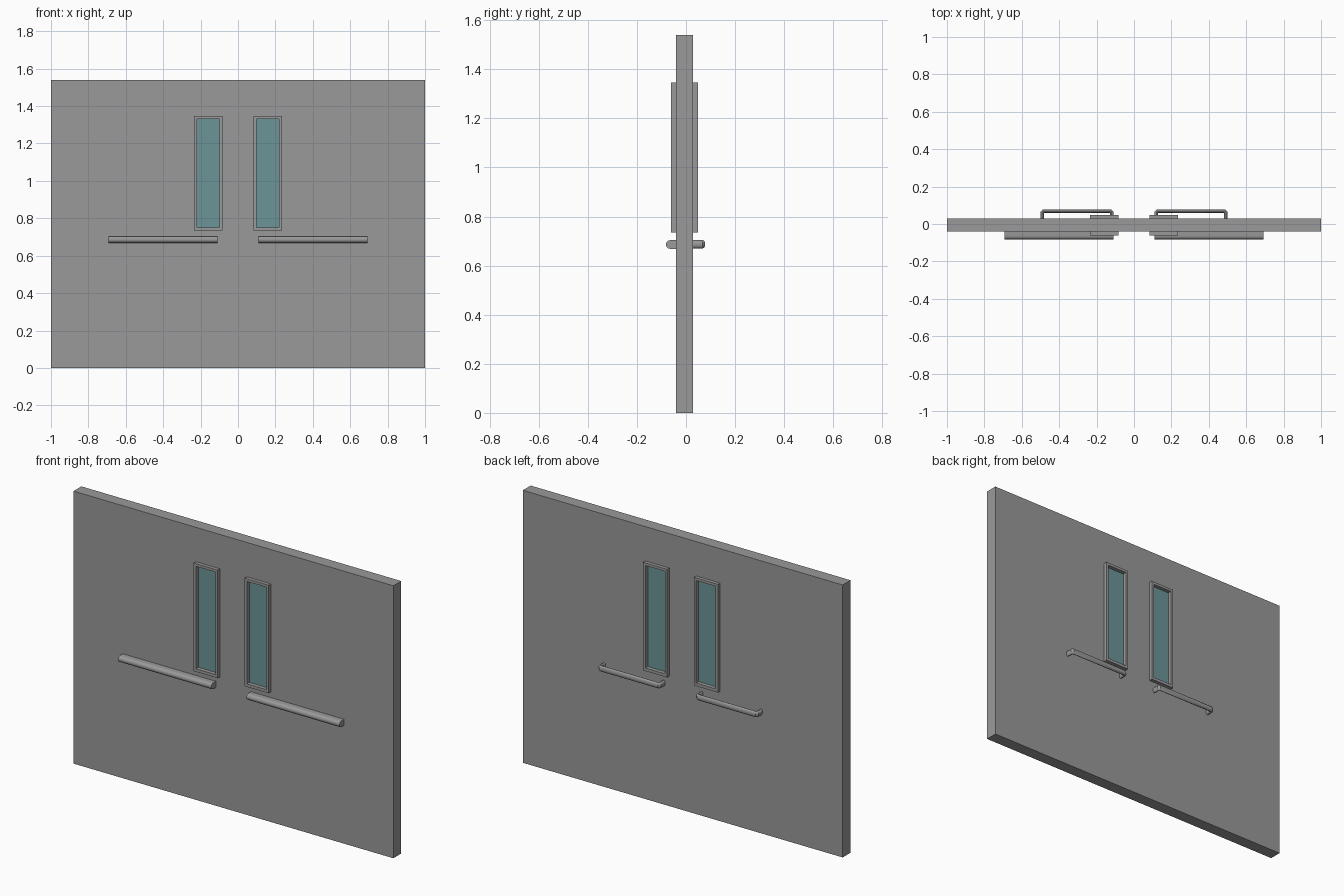
import bpy, bmesh, math
from mathutils import Vector

cube = bpy.data.objects.get("Cube")
if cube:
    bpy.data.objects.remove(cube, do_unlink=True)


def material(name, rgb):
    m = bpy.data.materials.new(name)
    m.use_nodes = True
    m.diffuse_color = (*rgb, 1)
    m.node_tree.nodes["Principled BSDF"].inputs["Base Color"].default_value = (*rgb, 1)
    return m


GREY = material("grey metal", (0.32, 0.32, 0.32))
GLASS = material("teal glass", (0.15, 0.30, 0.315))

# Depth layers along y
PANEL = (-0.041, 0.029)
FRAME = (-0.061, 0.049)
PANE = (-0.039, 0.027)


def finish(name, bm, mat, smooth=False):
    bmesh.ops.recalc_face_normals(bm, faces=bm.faces)
    me = bpy.data.meshes.new(name)
    bm.to_mesh(me)
    bm.free()
    me.materials.append(mat)
    ob = bpy.data.objects.new(name, me)
    bpy.context.collection.objects.link(ob)
    if smooth:
        bpy.ops.object.select_all(action='DESELECT')
        ob.select_set(True)
        bpy.context.view_layer.objects.active = ob
        bpy.ops.object.shade_smooth_by_angle(angle=math.radians(40))
    return ob


def box(name, x, y, z, mat):
    bm = bmesh.new()
    bmesh.ops.create_cube(bm, size=1)
    for v in bm.verts:
        v.co = [lo + (hi - lo) * (c + 0.5) for c, (lo, hi) in zip(v.co, (x, y, z))]
    return finish(name, bm, mat)


def rect(x, z, y):
    return [(x[0], y, z[0]), (x[1], y, z[0]), (x[1], y, z[1]), (x[0], y, z[1])]


def loft(bm, rings, closed=False, caps=True):
    """Bridge equal rings of points with quads."""
    rows = [[bm.verts.new(p) for p in r] for r in rings]
    n = len(rows[0])
    pairs = list(zip(rows, rows[1:])) + ([(rows[-1], rows[0])] if closed else [])
    for a, b in pairs:
        for i in range(n):
            bm.faces.new((a[i], a[(i + 1) % n], b[(i + 1) % n], b[i]))
    if caps and not closed:
        bm.faces.new(rows[0])
        bm.faces.new(rows[-1])


def sweep(name, path, section, mat):
    """Sweep a (side, z) section along a flat path of (x, y) points, mitred."""
    pts = [Vector(p) for p in path]
    rings = []
    for i, p in enumerate(pts):
        d0 = (p - pts[i - 1]).normalized() if i else None
        d1 = (pts[i + 1] - p).normalized() if i + 1 < len(pts) else d0
        d0 = d0 or d1
        t = (d0 + d1).normalized()
        side = Vector((-t.y, t.x)) / t.dot(d0)
        rings.append([(p.x + side.x * s, p.y + side.y * s, z) for s, z in section])
    bm = bmesh.new()
    loft(bm, rings)
    return finish(name, bm, mat, smooth=True)


# Main panel
panel = box("door_panel", (-1, 1), PANEL, (0, 1.54), GREY)

for label, s in (("left", 1), ("right", -1)):
    def span(a, b):
        return tuple(sorted((s * a, s * b)))

    # Window opening cut through the panel
    inner_x, inner_z = span(0.098, 0.220), (0.752, 1.331)
    outer_x, outer_z = span(0.084, 0.234), (0.735, 1.346)
    cutter = box(label + "_window_cutter", inner_x, (-0.2, 0.2), inner_z, GREY)
    cutter.hide_render = True
    cutter.hide_set(True)
    cut = panel.modifiers.new(label + "_window", 'BOOLEAN')
    cut.object = cutter
    cut.solver = 'EXACT'
    bpy.context.view_layer.objects.active = panel
    bpy.ops.object.modifier_apply(modifier=cut.name)
    bpy.data.objects.remove(cutter, do_unlink=True)

    # Raised trim on both faces, and the glass between
    for face, y0, y1 in (("front", PANEL[0], FRAME[0]), ("back", PANEL[1], FRAME[1])):
        bm = bmesh.new()
        loft(bm, [rect(outer_x, outer_z, y0), rect(outer_x, outer_z, y1),
                  rect(inner_x, inner_z, y1), rect(inner_x, inner_z, y0)], closed=True)
        finish(f"{label}_{face}_window_frame", bm, GREY)
    box(label + "_window_glass", inner_x, PANE, inner_z, GLASS)

    # Front push bar: flat against the panel, rounded outward
    r, zc = 0.0175, 0.686
    section = [(-0.041, zc + r)]
    for i in range(13):
        a = math.pi * i / 12
        section.append((-0.0645 - r * math.sin(a), zc + r * math.cos(a)))
    section.append((-0.041, zc - r))
    bm = bmesh.new()
    loft(bm, [[(x, y, z) for y, z in section] for x in span(0.11, 0.692)])
    finish(label + "_push_bar", bm, GREY, smooth=True)

    # Back pull handle: oval bar bent into two short legs
    oval = [(0.009 * math.cos(math.tau * i / 16), 0.687 + 0.0165 * math.sin(math.tau * i / 16))
            for i in range(16)]
    x0, x1, y0, y1, c = 0.119, 0.491, 0.027, 0.069, 0.006
    path = [(x0, y0), (x0, y1 - c), (x0 + c, y1), (x1 - c, y1), (x1, y1 - c), (x1, y0)]
    sweep(label + "_pull_handle", [(s * x, y) for x, y in path], oval, GREY)
